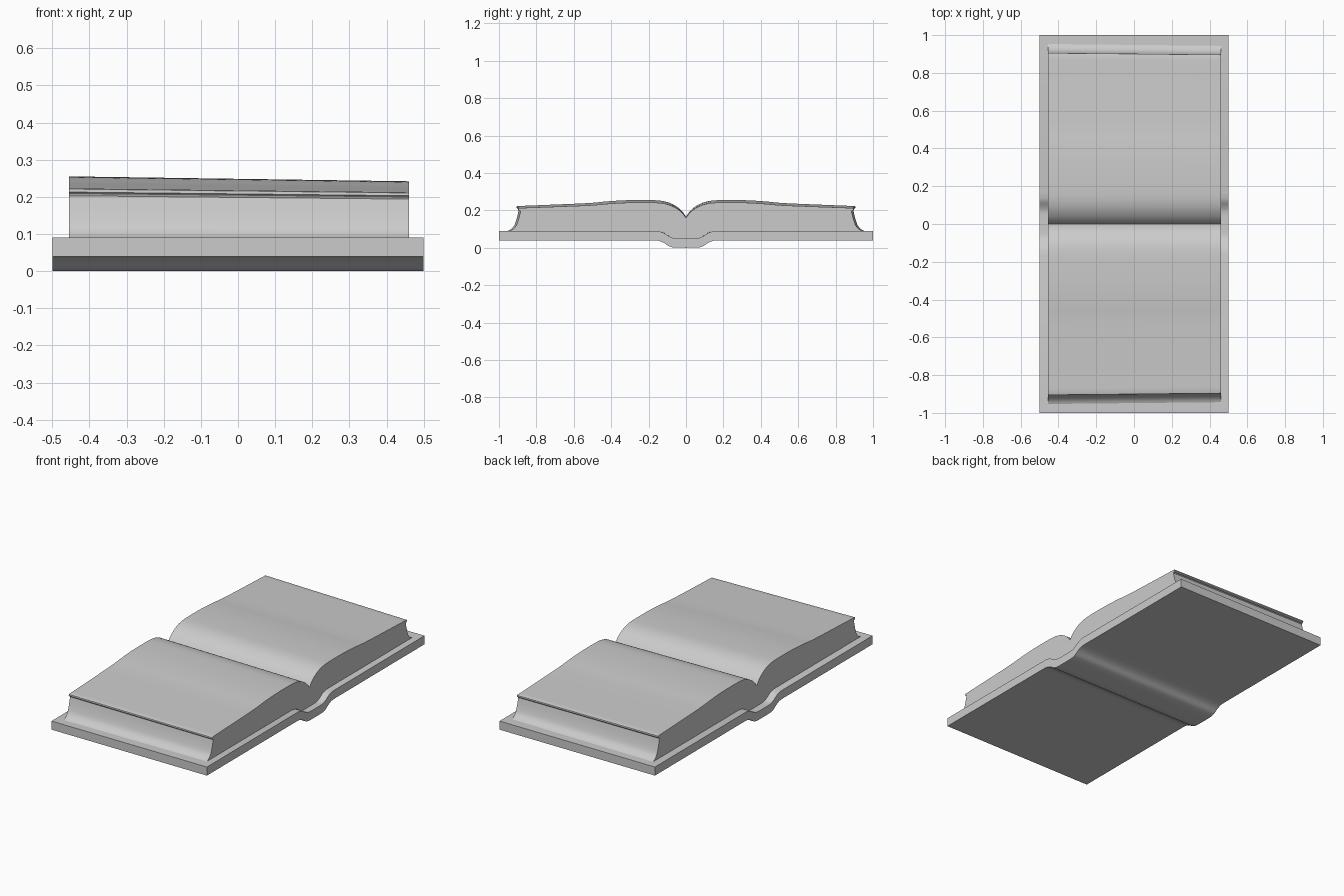
import bpy, bmesh

if "Cube" in bpy.data.objects:
    bpy.data.objects.remove(bpy.data.objects["Cube"])


def smooth(pts, n=5):
    """Catmull-Rom curve through the points."""
    p = [pts[0]] + pts + [pts[-1]]
    out = []
    for i in range(1, len(p) - 2):
        a, b, c, d = p[i - 1:i + 3]
        for k in range(n):
            t = k / n
            out.append(tuple(0.5 * (2 * b[j] + (c[j] - a[j]) * t
                       + (2 * a[j] - 5 * b[j] + 4 * c[j] - d[j]) * t * t
                       + (3 * b[j] - a[j] - 3 * c[j] + d[j]) * t ** 3) for j in (0, 1)))
    return out + [pts[-1]]


def mirrored_loop(half):
    """Close a +y half profile (top centre to bottom centre) with its mirror."""
    return half + [(-y, z) for y, z in reversed(half) if y > 1e-6]


def extrude(name, loop, x0, x1, sy=1.0, sz=1.0, base=0.09):
    """Extrude a YZ profile along x; the far end may taper above the base."""
    bm = bmesh.new()
    a = [bm.verts.new((x0, y, z)) for y, z in loop]
    b = [bm.verts.new((x1, y * sy, base + (z - base) * sz if z > base else z))
         for y, z in loop]
    n = len(loop)
    for i in range(n):
        j = (i + 1) % n
        bm.faces.new((a[i], a[j], b[j], b[i]))
    bm.faces.new(a)
    bm.faces.new(b)
    bmesh.ops.recalc_face_normals(bm, faces=bm.faces)
    me = bpy.data.meshes.new(name)
    bm.to_mesh(me)
    bm.free()
    ob = bpy.data.objects.new(name, me)
    bpy.context.collection.objects.link(ob)
    bpy.ops.object.select_all(action='DESELECT')
    ob.select_set(True)
    bpy.context.view_layer.objects.active = ob
    bpy.ops.object.shade_smooth_by_angle(angle=0.6)
    return ob


# Cover: flat boards with a rounded spine dropping down in the middle
cover_top = smooth([(0, 0.05), (0.06, 0.051), (0.09, 0.061), (0.125, 0.082), (0.16, 0.09)])
cover_bottom = smooth([(0.19, 0.04), (0.15, 0.038), (0.12, 0.027), (0.09, 0.008),
                       (0.06, 0.001), (0, 0)])
extrude("cover", mirrored_loop(cover_top + [(1, 0.09), (1, 0.04)] + cover_bottom), -0.5, 0.5)

# Pages: two swelling halves, overhanging lip, hollow fore edge, base resting in the cover
page_top = smooth([(0, 0.165), (0.015, 0.188), (0.04, 0.213), (0.08, 0.237), (0.13, 0.251),
                   (0.2, 0.255), (0.32, 0.254), (0.42, 0.248), (0.52, 0.239),
                   (0.7, 0.231), (0.9, 0.223)])
lip = [(0.905, 0.221), (0.906, 0.213), (0.9, 0.208), (0.896, 0.208)]
fore_edge = smooth([(0.894, 0.203), (0.904, 0.16), (0.917, 0.122), (0.935, 0.1), (0.955, 0.089)])
page_bottom = list(reversed(cover_top))
extrude("pages", mirrored_loop(page_top + lip + fore_edge + page_bottom),
        -0.455, 0.46, sy=0.99, sz=0.92)
